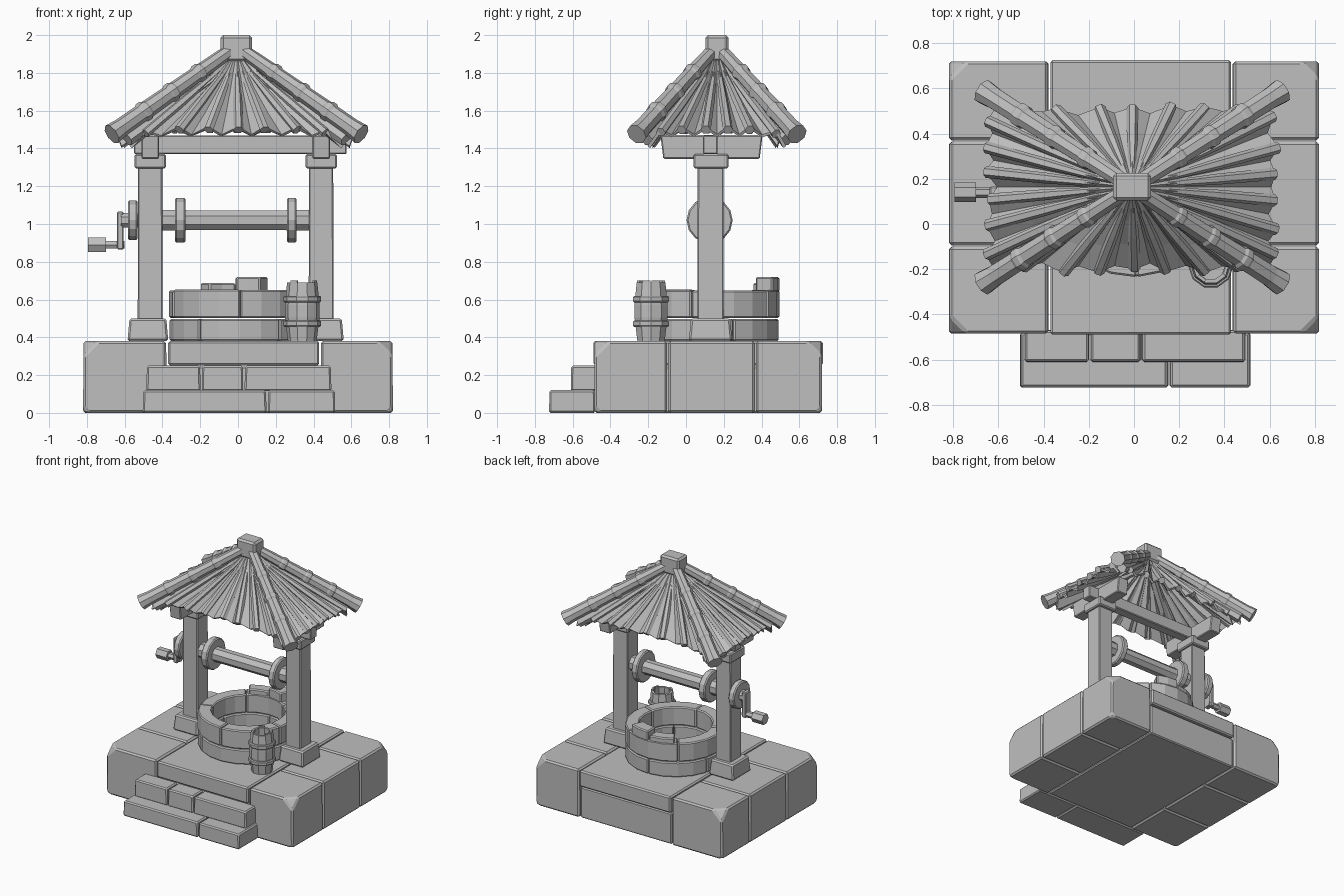
import bpy, bmesh, random
from math import sin, cos, pi, radians
from mathutils import Vector, Matrix

random.seed(4)
if "Cube" in bpy.data.objects:
    bpy.data.objects.remove(bpy.data.objects["Cube"])

GREY = bpy.data.materials.new("plain grey")
GREY.use_nodes = True
GREY.diffuse_color = (0.52, 0.52, 0.52, 1)
GREY.node_tree.nodes["Principled BSDF"].inputs["Base Color"].default_value = (0.52, 0.52, 0.52, 1)


def finish(name, bm, bevel=0.0):
    bmesh.ops.recalc_face_normals(bm, faces=bm.faces[:])
    mesh = bpy.data.meshes.new(name)
    bm.to_mesh(mesh)
    bm.free()
    mesh.materials.append(GREY)
    ob = bpy.data.objects.new(name, mesh)
    bpy.context.collection.objects.link(ob)
    if bevel:
        mod = ob.modifiers.new("worn edges", 'BEVEL')
        mod.width = bevel
        mod.segments = 1
        mod.limit_method = 'ANGLE'
    return ob


def block(name, x, y, z, bevel=0.008, taper=(1, 1), chips=()):
    """Box from ranges; taper scales the top, chips cut corners off."""
    bm = bmesh.new()
    bmesh.ops.create_cube(bm, size=1)
    mid = Vector([sum(r) / 2 for r in (x, y, z)])
    size = Vector([r[1] - r[0] for r in (x, y, z)])
    for v in bm.verts:
        if v.co.z > 0:
            v.co.x *= taper[0]
            v.co.y *= taper[1]
        v.co = mid + v.co * size
    for sx, sy, sz, depth in chips:
        n = Vector((sx, sy, sz))
        corner = mid + Vector((sx * size.x, sy * size.y, sz * size.z)) / 2
        geom = bm.verts[:] + bm.edges[:] + bm.faces[:]
        bmesh.ops.bisect_plane(bm, geom=geom, plane_co=corner - n * depth,
                               plane_no=n, clear_outer=True)
        bmesh.ops.holes_fill(bm, edges=[e for e in bm.edges if e.is_boundary])
    return finish(name, bm, bevel)


def lathe(name, a, b, profile, sides=8, spin=0.0, bevel=0.0):
    """Sweep (fraction along a-b, radius) pairs round the axis a-b."""
    a, b = Vector(a), Vector(b)
    rot = (b - a).to_track_quat('Z', 'Y').to_matrix()
    bm = bmesh.new()
    rings = []
    for t, r in profile:
        rings.append([bm.verts.new(a + (b - a) * t + rot @ Vector(
            (r * cos(k * 2 * pi / sides + spin), r * sin(k * 2 * pi / sides + spin), 0)))
            for k in range(sides)])
    for lo, hi in zip(rings, rings[1:]):
        for k in range(sides):
            j = (k + 1) % sides
            bm.faces.new((lo[k], lo[j], hi[j], hi[k]))
    bm.faces.new(rings[0])
    bm.faces.new(rings[-1])
    return finish(name, bm, bevel)


def arc_stone(name, centre, r, z, angles, n=4, bevel=0.008):
    """Curved stone of a ring course."""
    bm = bmesh.new()
    rings = []
    for k in range(n + 1):
        t = radians(angles[0] + (angles[1] - angles[0]) * k / n)
        rings.append([bm.verts.new((centre[0] + q * cos(t), centre[1] + q * sin(t), h))
                      for q, h in ((r[0], z[0]), (r[1], z[0]), (r[1], z[1]), (r[0], z[1]))])
    for p, q in zip(rings, rings[1:]):
        for i in range(4):
            j = (i + 1) % 4
            bm.faces.new((p[i], p[j], q[j], q[i]))
    bm.faces.new(rings[0])
    bm.faces.new(rings[-1])
    return finish(name, bm, bevel)


# Stone platform: two side columns of blocks and a central stack
rows = [(-0.485, -0.1), (-0.095, 0.365), (0.37, 0.72)]
for side, x in (("right", (-0.82, -0.378)), ("left", (0.437, 0.82))):
    s = -1 if side == "right" else 1
    for i, y in enumerate(rows):
        chips = [(s, i - 1, 1, 0.027), (s, i - 1, -1, 0.01)] if i != 1 else []
        block(f"platform_{side}_block_{i + 1}", x, y, (0, 0.38), 0.012, (0.99, 1), chips)
block("platform_middle_lower", (-0.37, 0.43), (-0.475, 0.71), (0, 0.245), 0.008)
block("platform_middle_slab", (-0.37, 0.43), (-0.49, 0.725), (0.252, 0.38), 0.01)

# Front steps
for i, x in enumerate([(-0.505, 0.152), (0.158, 0.515)]):
    block(f"lower_step_{i + 1}", x, (-0.725, -0.48), (0, 0.12), 0.009, (0.985, 0.98))
for i, x in enumerate([(-0.485, -0.198), (-0.192, 0.028), (0.034, 0.495)]):
    block(f"upper_step_{i + 1}", x, (-0.61, -0.47), (0.115, 0.25), 0.009, (0.98, 0.97))

# Round well wall: two courses and a broken third one at the back
WELL = (0.0, 0.13)
for i in range(5):
    a = 20 + 72 * i
    arc_stone(f"well_lower_stone_{i + 1}", WELL, (0.27, 0.362), (0.38, 0.497), (a, a + 71.5))
    arc_stone(f"well_upper_stone_{i + 1}", WELL, (0.265, 0.365),
              (0.503, 0.655 + random.uniform(-0.008, 0.008)), (a + 36, a + 107.5))
arc_stone("well_broken_stone_tall", WELL, (0.265, 0.365), (0.64, 0.72), (64, 92), 2)
arc_stone("well_broken_stone_low", WELL, (0.27, 0.36), (0.64, 0.688), (93, 124), 2)

# Posts with feet, caps and cross beams
for side, x in (("right", -0.465), ("left", 0.44)):
    s = -1 if side == "right" else 1
    fx = x + s * 0.012
    block(f"{side}_post_foot", (fx - 0.108, fx + 0.108), (0.015, 0.245), (0.38, 0.5), 0.01, (0.9, 0.9))
    block(f"{side}_post", (x - 0.066, x + 0.066), (0.06, 0.2), (0.49, 1.32), 0.006, (0.97, 0.97))
    block(f"{side}_post_cap", (x - 0.083, x + 0.083), (0.04, 0.225), (1.295, 1.37), 0.008)
    block(f"{side}_cross_beam", (x - 0.047, x + 0.047), (-0.12, 0.39), (1.345, 1.47), 0.006, (1, 1.06))
block("long_beam", (-0.55, 0.575), (0.09, 0.168), (1.37, 1.468), 0.006)

# Windlass: axle, discs and crank
AY, AZ = 0.125, 1.02
lathe("windlass_axle", (-0.62, AY, AZ), (0.4, AY, AZ),
      [(0, 0.042), (0.1, 0.042), (0.1, 0.06), (0.32, 0.06), (0.35, 0.056), (0.85, 0.056), (0.87, 0.06), (1, 0.06)], 8, pi / 8)
for i, (x, w, r) in enumerate([(-0.333, 0.056, 0.122), (0.26, 0.05, 0.122), (-0.582, 0.05, 0.108)]):
    lathe(f"windlass_disc_{i + 1}", (x, AY, AZ), (x + w, AY, AZ), [(0, r), (1, r)], 14, 0, 0.008)
block("crank_arm", (-0.64, -0.605), (0.1, 0.165), (0.865, 1.065), 0.006)
lathe("crank_handle", (-0.795, 0.14, 0.89), (-0.6, 0.14, 0.89),
      [(0, 0.043), (0.49, 0.043), (0.49, 0.024), (1, 0.024)], 6)

# Hollow bucket with two hoops
lathe("bucket", (0.34, -0.185, 0.38), (0.34, -0.185, 0.69),
      [(0, 0.076), (0.4, 0.092), (0.62, 0.092), (1, 0.08), (1, 0.062), (0.55, 0.07), (0.15, 0.06)], 10)
for i, z in enumerate((0.455, 0.585)):
    lathe(f"bucket_hoop_{i + 1}", (0.34, -0.185, z), (0.34, -0.185, z + 0.035),
          [(0, 0.094), (0.2, 0.1), (0.8, 0.1), (1, 0.094)], 10)
for k in range(0, 10, 3):
    a = (k + 0.5) * pi / 5
    arc_stone(f"bucket_stave_{k}", (0.34, -0.185), (0.065, 0.079), (0.66, 0.7),
              (k * 36 + 2, k * 36 + 34), 1, 0)

# Roof: four fluted panels with ribs, hip poles and a top block
ROOF = Vector((-0.008, 0.163, 0))


def roof_panel(name, turn, half, depth, ribs):
    rot = Matrix.Rotation(turn, 3, 'Z')
    cols = 2 * ribs + 1
    jitter = [random.uniform(-0.25, 0.25) if c % 2 else 0 for c in range(cols)]
    stretch = [random.uniform(-0.012, 0.012) for c in range(cols)]

    def point(c, t, lift=0.0):
        u = (c + jitter[c]) / ribs - 1
        valley = 0 if c % 2 else 1
        spread = 0.1 + 0.9 * t
        out = depth * spread + (stretch[c] - 0.03 * valley) * t
        z = 1.87 - 0.36 * t - 0.02 * sin(pi * t) - (0.012 + 0.03 * t) * valley
        z -= 0.06 * t * abs(u) ** 8
        return ROOF + rot @ Vector((u * half * spread, -out, z + lift))

    bm = bmesh.new()
    steps = [0, 0.33, 0.67, 1]
    grid = [[bm.verts.new(point(c, t)) for c in range(cols)] for t in steps]
    for lo, hi in zip(grid, grid[1:]):
        for c in range(cols - 1):
            bm.faces.new((lo[c], lo[c + 1], hi[c + 1], hi[c]))
    ob = finish(name, bm)
    mod = ob.modifiers.new("thickness", 'SOLIDIFY')
    mod.thickness = 0.018
    mod.offset = 0
    for c in range(1, cols, 2):
        lathe(f"{name}_rib_{c // 2 + 1}", point(c, 0.08, -0.015), point(c, 1, -0.012),
              [(0, 0.012), (0.5, 0.024), (1.0, 0.027)], 6)


roof_panel("roof_front", 0, 0.56, 0.365, 7)
roof_panel("roof_back", pi, 0.56, 0.35, 7)
roof_panel("roof_left", pi / 2, 0.36, 0.635, 6)
roof_panel("roof_right", -pi / 2, 0.36, 0.635, 6)

# Jointed hip poles, each with a shorter rafter beneath
bamboo = [(0, 0.036)]
for t in (0.27, 0.5, 0.73):
    r = 0.038 + 0.014 * t
    bamboo += [(t - 0.03, r), (t - 0.015, r + 0.008), (t + 0.015, r + 0.008), (t + 0.03, r)]
bamboo += [(0.92, 0.05), (1, 0.057)]
for sx, nx in ((-1, "right"), (1, "left")):
    for sy, ny in ((-1, "front"), (1, "back")):
        top = ROOF + Vector((sx * 0.03, sy * 0.02, 1.92))
        end = ROOF + Vector((sx * 0.66, sy * 0.425, 1.475))
        lathe(f"hip_pole_{ny}_{nx}", top, end, bamboo, 8, pi / 8)
        drop = Vector((0, 0, 0.085))
        lathe(f"hip_rafter_{ny}_{nx}", top.lerp(end, 0.1) - drop, top.lerp(end, 0.87) - drop,
              [(0, 0.03), (1, 0.038)], 6)
block("roof_top_block", (-0.092, 0.075), (0.103, 0.226), (1.86, 2.0), 0.014)
